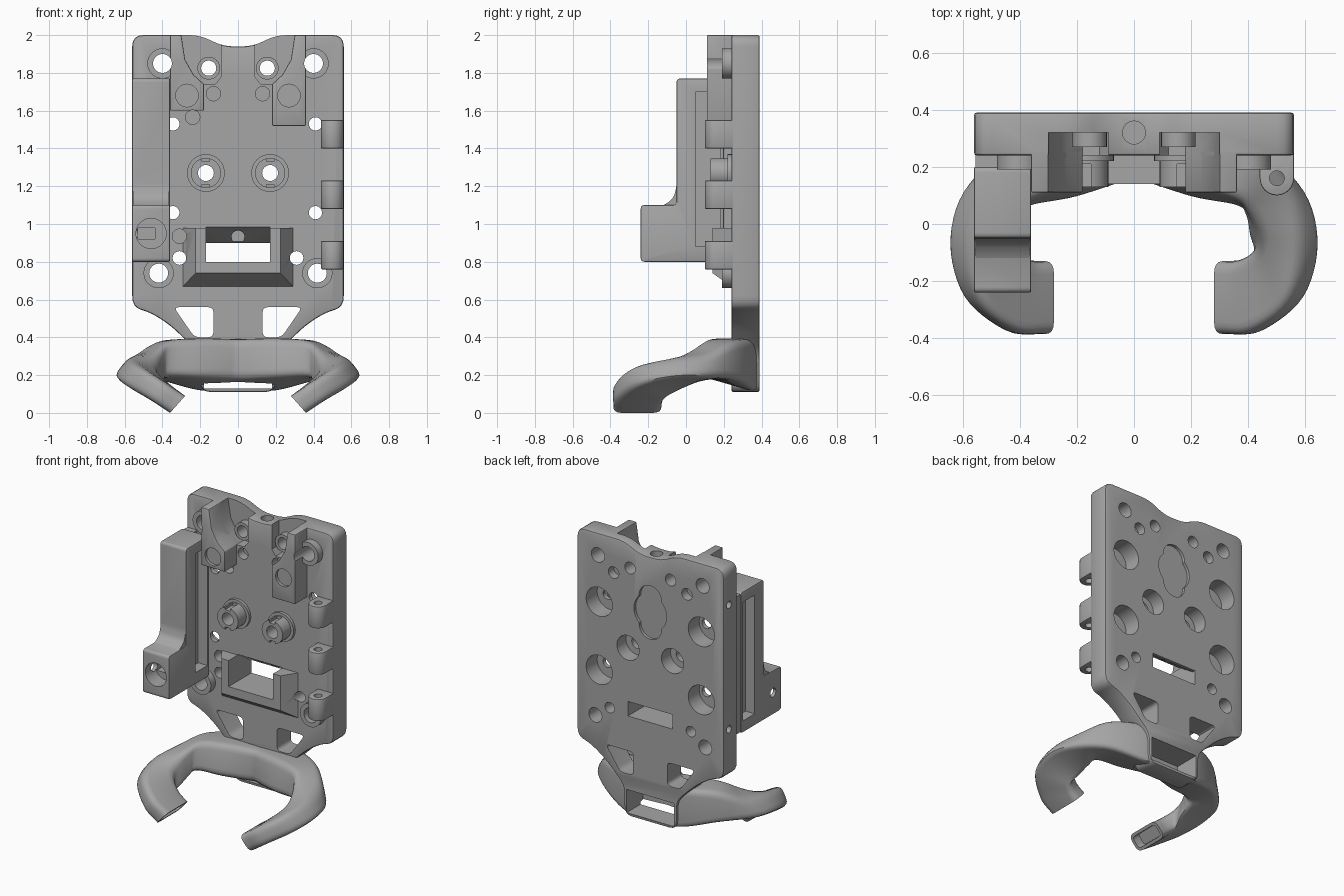
import bpy, bmesh, math
from mathutils import Vector

cube = bpy.data.objects.get("Cube")
if cube:
    bpy.data.objects.remove(cube, do_unlink=True)

grey = bpy.data.materials.new("mid grey")
grey.use_nodes = True
grey.diffuse_color = (0.38, 0.38, 0.38, 1)
grey.node_tree.nodes["Principled BSDF"].inputs["Base Color"].default_value = grey.diffuse_color


def finish(name, bm):
    bmesh.ops.recalc_face_normals(bm, faces=bm.faces)
    mesh = bpy.data.meshes.new(name)
    bm.to_mesh(mesh)
    bm.free()
    mesh.materials.append(grey)
    obj = bpy.data.objects.new(name, mesh)
    bpy.context.scene.collection.objects.link(obj)
    return obj


def rounded(points, radius, steps=4):
    """Replace every corner of a closed outline by a small curve."""
    pts, out = [Vector(p) for p in points], []
    for i, p in enumerate(pts):
        before, after = pts[i - 1] - p, pts[(i + 1) % len(pts)] - p
        a = p + before.normalized() * min(radius, before.length * 0.45)
        b = p + after.normalized() * min(radius, after.length * 0.45)
        for k in range(steps + 1):
            t = k / steps
            out.append(a * (1 - t) ** 2 + p * 2 * t * (1 - t) + b * t * t)
    return out


def prism(name, outline, axis, low, high, bevel=0):
    """Extrude a 2D outline along the x, y or z axis."""
    def place(p, d):
        return {"x": (d, p[0], p[1]), "y": (p[0], d, p[1]), "z": (p[0], p[1], d)}[axis]
    bm = bmesh.new()
    ends = [[bm.verts.new(place(p, d)) for p in outline] for d in (low, high)]
    for ring in ends:
        bm.faces.new(ring)
    n = len(outline)
    for i in range(n):
        j = (i + 1) % n
        bm.faces.new((ends[0][i], ends[0][j], ends[1][j], ends[1][i]))
    bmesh.ops.recalc_face_normals(bm, faces=bm.faces)
    if bevel:
        sharp = [e for e in bm.edges if e.calc_face_angle() > 0.7]
        bmesh.ops.bevel(bm, geom=sharp, offset=bevel, segments=2, profile=0.5, affect='EDGES')
    return finish(name, bm)


def rect(a0, a1, b0, b1):
    return [(a0, b0), (a1, b0), (a1, b1), (a0, b1)]


def circle(a, b, r, n=32):
    return [(a + r * math.cos(math.tau * k / n), b + r * math.sin(math.tau * k / n)) for k in range(n)]


def combine(target, tool, operation='DIFFERENCE'):
    mod = target.modifiers.new("combine", 'BOOLEAN')
    mod.operation, mod.solver, mod.object = operation, 'EXACT', tool
    bpy.context.view_layer.objects.active = target
    bpy.ops.object.modifier_apply(modifier=mod.name)
    bpy.data.objects.remove(tool, do_unlink=True)


def cut(target, outline, axis, low, high):
    combine(target, prism("cutter", outline, axis, low, high))


def join(target, outline, axis, low, high, bevel=0):
    combine(target, prism("addition", outline, axis, low, high, bevel), 'UNION')


def flip(outline, side):
    return [(p[0] * side, p[1]) for p in outline]


FRONT, BACK = 0.24, 0.39

# Back plate with notched top and narrowing neck
half = [(0.08, 1.94), (0.2, 2), (0.56, 2), (0.56, 0.56), (0.46, 0.53), (0.36, 0.465),
        (0.28, 0.39), (0.2, 0.31), (0.2, 0.11)]
plate = prism("back_plate", rounded(half + flip(half[::-1], -1), 0.06), "y", FRONT, BACK, 0.01)

prong_edge = [(0.3, 2), (0.28, 1.87), (0.235, 1.79), (0.18, 1.74)]
for s in (-1, 1):
    # Neck openings and pockets beside the top centre
    opening = rounded([(0.34, 0.56), (0.13, 0.56), (0.13, 0.4), (0.23, 0.4)], 0.03)
    cut(plate, flip(opening, s), "y", 0, 1)
    pocket = [(0.3, 2.1)] + prong_edge + [(0.12, 1.74), (0.09, 1.78), (0.09, 2.1)]
    cut(plate, flip(pocket, s), "y", 0, 0.32)
    join(plate, circle(0.155 * s, 1.825, 0.06), "y", 0.27, 0.34)
    # Prongs
    bottom = 1.52 if s > 0 else 1.6
    prong = prong_edge + [(0.18, bottom), (0.36, bottom), (0.36, 2)]
    join(plate, flip(prong, s), "y", 0.11, FRONT + 0.02, 0.006)
    cut(plate, circle(0.27 * s, 1.68, 0.06), "y", 0, 0.13)
    # Corner and middle bosses
    for x, z, r, y in ((0.4, 1.85, 0.08, 0.19), (0.42, 0.74, 0.08, 0.19),
                       (0.17, 1.27, 0.1, 0.22), (0.17, 1.27, 0.08, 0.13)):
        join(plate, circle(x * s, z, r), "y", y, FRONT + 0.03)
    for z in (1.19, 1.35):
        cut(plate, rect(0.17 * s - 0.02, 0.17 * s + 0.02, z - 0.02, z + 0.02), "y", 0, 0.21)

# Window frame with sloped outer sides
bm = bmesh.new()
rings = []
for y, w, low in ((FRONT + 0.02, 0.305, 0.655), (0.14, 0.225, 0.74)):
    rings.append([bm.verts.new((x, y, z)) for x, z in rect(-w, w, low, 0.98)])
    bm.faces.new(rings[-1])
for i in range(4):
    j = (i + 1) % 4
    bm.faces.new((rings[0][i], rings[0][j], rings[1][j], rings[1][i]))
combine(plate, finish("window_frame", bm), 'UNION')
window = [(0, 0.8), (0.5, 0.8), (0.5, 0.9), (0.37, 0.9), (0.25, 0.98), (0.2, 1), (0, 1)]
cut(plate, window, "x", -0.17, 0.17)
cut(plate, circle(0, 0.93, 0.035), "y", 0.2, 0.36)

# Screw holes, rear counterbores and blind holes
for s in (-1, 1):
    for x, z, r, low, high in (
            (0.4, 1.85, 0.05, 0, 1), (0.42, 0.74, 0.05, 0, 1), (0.155, 1.825, 0.04, 0, 1),
            (0.17, 1.27, 0.042, 0, 1), (0.31, 0.82, 0.036, 0, 1),
            (0.17, 1.27, 0.085, 0.29, 1), (0.39, 1.53, 0.1, 0.27, 1), (0.39, 1.06, 0.1, 0.27, 1),
            (0.28, 1.76, 0.04, 0.33, 1), (0.13, 1.69, 0.038, 0, 0.3)):
        cut(plate, circle(x * s, z, r), "y", low, high)
    for z in (1.53, 1.06):
        cut(plate, circle(0.41 if s > 0 else -0.345, z, 0.035), "y", 0, 1)
for x, z in ((-0.24, 1.565), (-0.31, 0.935)):
    cut(plate, circle(x, z, 0.038), "y", 0, 0.31)
cut(plate, circle(0, 0.32, 0.04), "z", 1.8, 2.1)
for z in (1.74, 0.88):
    cut(plate, circle(0.33, z, 0.025), "x", -0.6, -0.5)

# Shallow keyed recess on the back
for z, r in ((1.56, 0.125), (1.66, 0.085), (1.46, 0.085)):
    cut(plate, circle(0, z, r), "y", 0.37, 1)

# Hinge knuckles
for i in range(3):
    z = 0.76 + 0.32 * i
    profile = [(0.56, 0.26), (0.44, 0.26)] + [
        (0.5 - 0.06 * math.cos(math.pi * k / 12), 0.16 - 0.06 * math.sin(math.pi * k / 12)) for k in range(13)]
    knuckle = prism("hinge_knuckle", profile, "z", z, z + 0.15, 0.005)
    cut(knuckle, circle(0.5, 0.16, 0.026), "z", 0, 2)

# Side arm with a stepped lug, recessed panels and mounting feet
side = rounded([(0.2, 0.8), (-0.24, 0.8), (-0.24, 1.1), (-0.05, 1.1), (-0.05, 1.77), (0.2, 1.77)], 0.02)
arm = prism("side_arm", side, "x", -0.56, -0.36, 0.006)
join(arm, rounded([(-0.06, 1.09), (0, 1.09), (0, 1.3), (-0.05, 1.3), (-0.05, 1.2),
                   (-0.065, 1.14), (-0.1, 1.11), (-0.14, 1.09)], 0.02), "x", -0.555, -0.365)
for low, high in ((-0.7, -0.49), (-0.43, -0.2)):
    cut(arm, rect(0.05, 0.18, 0.88, 1.7), "x", low, high)
cut(arm, circle(-0.46, 0.95, 0.08), "y", -0.4, -0.13)
cut(arm, rect(-0.53, -0.44, 0.92, 0.98), "y", -0.4, -0.04)
cut(arm, circle(-0.15, 0.95, 0.03), "x", -0.7, -0.5)
prism("side_arm_foot", rect(-0.555, -0.48, 0.18, 0.25), "z", 0.81, 1.76)

# Curled cradle: corners are rear-top, outer-top, outer-bottom, inner-bottom
stations = [
    [(0, .17, .39), (0, .38, .39), (0, .38, .11), (0, .16, .18)],
    [(.2, .13, .395), (.2, .375, .39), (.2, .375, .11), (.2, .09, .19)],
    [(.35, .09, .385), (.42, .27, .38), (.43, .28, .17), (.36, .06, .19)],
    [(.4, .04, .35), (.55, .12, .31), (.61, .11, .19), (.39, .03, .15)],
    [(.43, -.03, .29), (.58, -.08, .29), (.66, -.07, .19), (.4, -.04, .11)],
    [(.42, -.09, .22), (.53, -.28, .25), (.61, -.25, .15), (.42, -.1, .07)],
    [(.35, -.13, .145), (.4, -.38, .17), (.47, -.37, .07), (.4, -.12, .04)],
    [(.28, -.13, .09), (.28, -.385, .09), (.36, -.385, 0), (.36, -.13, 0)]]


def spline(track, t):
    i = min(int(t), len(track) - 2)
    u = t - i
    a, b = Vector(track[i]), Vector(track[i + 1])
    ta = (b - Vector(track[i - 1])) / 2 if i else b - a
    tb = (Vector(track[i + 2]) - a) / 2 if i + 2 < len(track) else b - a
    return (a * (2 * u**3 - 3 * u**2 + 1) + ta * (u**3 - 2 * u**2 + u)
            + b * (3 * u**2 - 2 * u**3) + tb * (u**3 - u**2))


tracks = list(zip(*stations))
steps = 6 * (len(stations) - 1)
sections = [rounded([spline(track, k / 6) for track in tracks], 0.045) for k in range(steps + 1)]
mirrored = [[Vector((-p.x, p.y, p.z)) for p in ring] for ring in sections[:0:-1]]
bm = bmesh.new()
loops = [[bm.verts.new(p) for p in ring] for ring in mirrored + sections]
for a, b in zip(loops, loops[1:]):
    for i in range(len(a)):
        j = (i + 1) % len(a)
        bm.faces.new((a[i], a[j], b[j], b[i]))
caps = [bm.faces.new(loops[0]), bm.faces.new(loops[-1])]
bmesh.ops.recalc_face_normals(bm, faces=bm.faces)
bmesh.ops.inset_individual(bm, faces=caps, thickness=0.02, depth=0)
bmesh.ops.inset_individual(bm, faces=caps, thickness=0.002, depth=-0.06)
cradle = finish("cradle", bm)

# Rear pocket through the neck into the cradle
for part in (plate, cradle):
    cut(part, rect(-0.18, 0.18, 0.13, 0.29), "y", 0.21, 1)

for obj in bpy.context.scene.objects:
    if obj.type == 'MESH':
        bpy.ops.object.select_all(action='DESELECT')
        obj.select_set(True)
        bpy.context.view_layer.objects.active = obj
        bpy.ops.object.shade_smooth_by_angle(angle=math.radians(35))
